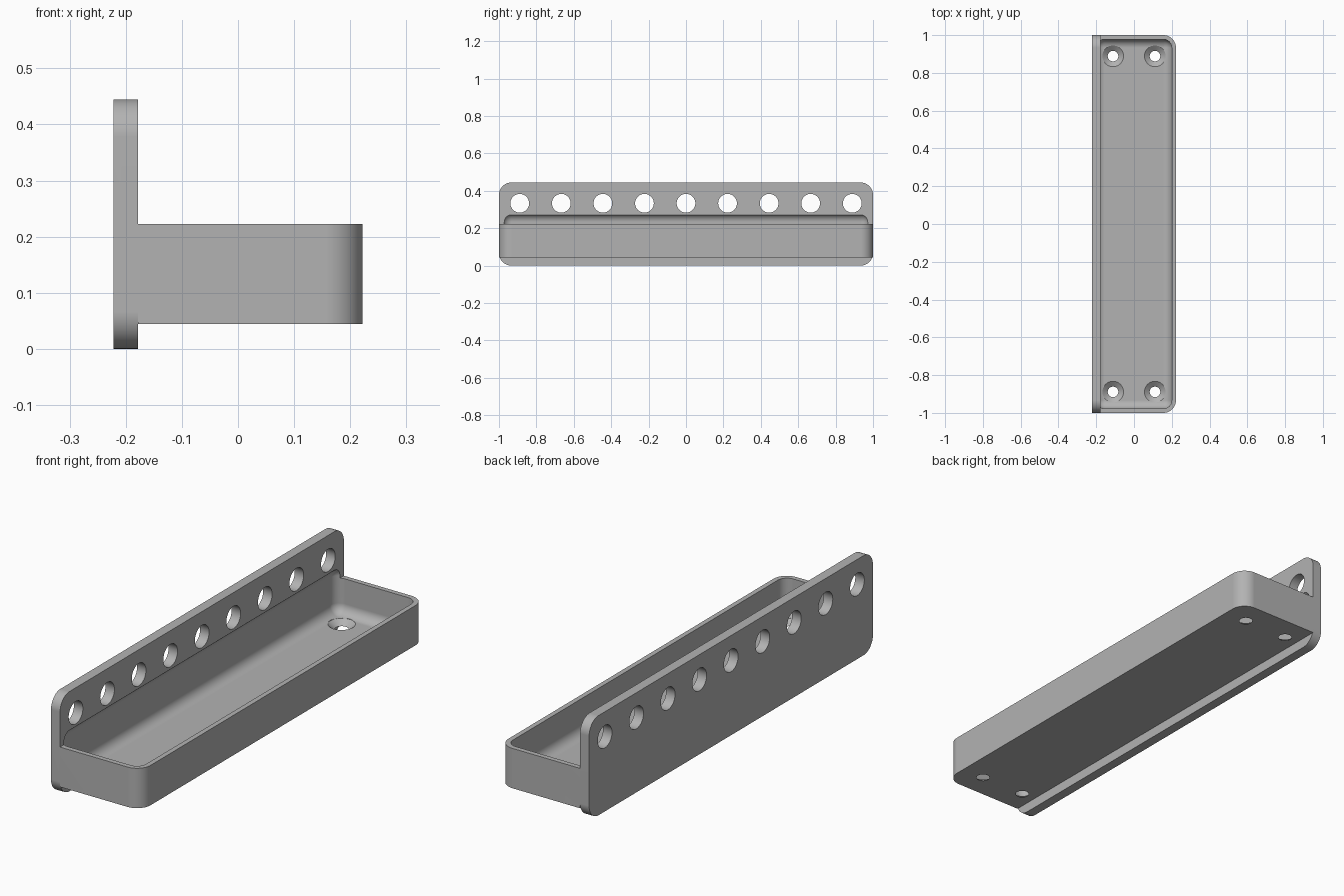
import bpy, bmesh, math
from mathutils import Matrix, Vector

U = 2 / 90          # one wall thickness
R = 3 * U           # outer corner radius

cube = bpy.data.objects.get("Cube")
if cube:
    bpy.data.objects.remove(cube, do_unlink=True)

grey = bpy.data.materials.new("plain grey")
grey.use_nodes = True
colour = (0.45, 0.45, 0.45, 1)
grey.diffuse_color = colour
grey.node_tree.nodes["Principled BSDF"].inputs["Base Color"].default_value = colour


def finish(bm, name):
    bmesh.ops.recalc_face_normals(bm, faces=bm.faces)
    mesh = bpy.data.meshes.new(name)
    bm.to_mesh(mesh)
    bm.free()
    mesh.materials.append(grey)
    ob = bpy.data.objects.new(name, mesh)
    bpy.context.collection.objects.link(ob)
    return ob


def rounded_box(name, low, high, radius, pick):
    """Box between two corners, with the edges chosen by pick rounded."""
    low, high = Vector(low), Vector(high)
    bm = bmesh.new()
    bmesh.ops.create_cube(bm, size=1)
    for v in bm.verts:
        v.co = (low + high) / 2 + v.co * (high - low)
    edges = [e for e in bm.edges if pick(e.verts[0].co, e.verts[1].co)]
    bmesh.ops.bevel(bm, geom=edges, offset=radius, segments=12,
                    profile=0.5, affect='EDGES', clamp_overlap=False)
    return finish(bm, name)


def add_cone(bm, r1, r2, depth, matrix):
    bmesh.ops.create_cone(bm, cap_ends=True, segments=48, radius1=r1,
                          radius2=r2, depth=depth, matrix=matrix)


def combine(target, other, operation):
    mod = target.modifiers.new(operation.title(), 'BOOLEAN')
    mod.operation, mod.solver, mod.object = operation, 'EXACT', other
    bpy.context.view_layer.objects.active = target
    bpy.ops.object.modifier_apply(modifier=mod.name)
    bpy.data.objects.remove(other, do_unlink=True)


# Upright back plate, rounded in its own plane
bracket = rounded_box("perforated_tray_bracket", (-10 * U, -1, 0), (-8 * U, 1, 20 * U), R,
                      lambda a, b: abs(a.x - b.x) > 1e-4)

# Solid tray with rounded outer vertical corners
tray = rounded_box("tray", (-8 * U, -1, 2 * U), (10 * U, 1, 10 * U), R,
                   lambda a, b: abs(a.z - b.z) > 1e-4 and a.x > 0)
combine(bracket, tray, 'UNION')

# Rounded hollow that also bites shallowly into the plate
hollow = rounded_box("hollow", (-9 * U, -1 + U, 3 * U), (9 * U, 1 - U, 12.5 * U), 2 * U,
                     lambda a, b: True)
combine(bracket, hollow, 'DIFFERENCE')

# Row of holes through the plate
bm = bmesh.new()
for i in range(-4, 5):
    add_cone(bm, 0.05, 0.05, 6 * U,
             Matrix.Translation((-9 * U, i * 10 * U, 15 * U)) @ Matrix.Rotation(math.pi / 2, 4, 'Y'))
combine(bracket, finish(bm, "plate_holes"), 'DIFFERENCE')

# Countersunk screw holes in the tray floor
shafts, sinks, reliefs = bmesh.new(), bmesh.new(), bmesh.new()
for x in (-5 * U, 5 * U):
    for y in (-40 * U, 40 * U):
        add_cone(shafts, 0.028, 0.028, 4 * U, Matrix.Translation((x, y, 2.5 * U)))
        add_cone(sinks, 0.028, 0.056, U, Matrix.Translation((x, y, 2.5 * U)))
        add_cone(reliefs, 0.056, 0.056, U, Matrix.Translation((x, y, 3.5 * U)))
for bm, name in ((shafts, "shafts"), (sinks, "countersinks"), (reliefs, "reliefs")):
    combine(bracket, finish(bm, name), 'DIFFERENCE')

# Smooth fillets with crisp edges
bpy.ops.object.select_all(action='DESELECT')
bracket.select_set(True)
bpy.context.view_layer.objects.active = bracket
bpy.ops.object.shade_smooth_by_angle(angle=math.radians(30))
weighted = bracket.modifiers.new("Weighted normals", 'WEIGHTED_NORMAL')
weighted.keep_sharp = True
